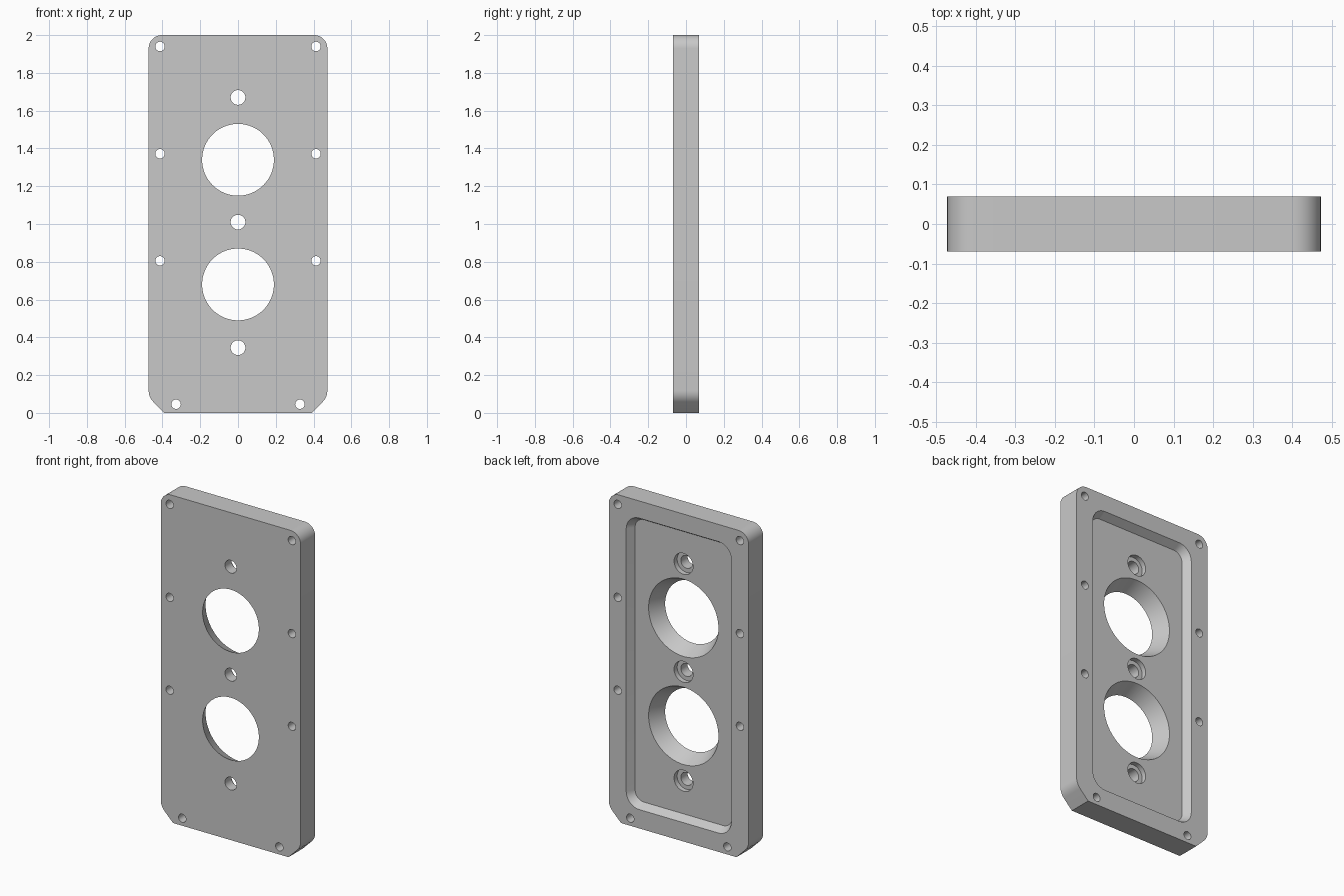
import bpy, bmesh, math

if "Cube" in bpy.data.objects:
    bpy.data.objects.remove(bpy.data.objects["Cube"], do_unlink=True)

HALF_W, HEIGHT = 0.473, 2.0
FRONT, BACK, FLOOR, LEDGE = -0.07, 0.07, 0.024, -0.006

grey = bpy.data.materials.new("plain grey")
grey.use_nodes = True
colour = (0.58, 0.58, 0.58, 1)
grey.diffuse_color = colour
grey.node_tree.nodes["Principled BSDF"].inputs["Base Color"].default_value = colour


def arc(cx, cz, r, start, end, steps=12):
    """Points of an arc in the xz plane, angles in degrees."""
    angles = [math.radians(start + (end - start) * i / steps) for i in range(steps + 1)]
    return [(cx + r * math.cos(a), cz + r * math.sin(a)) for a in angles]


def circle(cx, cz, r, steps=64):
    return arc(cx, cz, r, 0, 360, steps)[:-1]


def rounded_rect(cz, half_x, half_z, r):
    pts = []
    for sx, sz, a in ((1, 1, 0), (-1, 1, 90), (-1, -1, 180), (1, -1, 270)):
        pts += arc(sx * (half_x - r), cz + sz * (half_z - r), r, a, a + 90)
    return pts


def loft(name, loop_a, y_a, loop_b, y_b):
    """Closed solid between two matching outlines at two depths."""
    bm = bmesh.new()
    a = [bm.verts.new((x, y_a, z)) for x, z in loop_a]
    b = [bm.verts.new((x, y_b, z)) for x, z in loop_b]
    bm.faces.new(a)
    bm.faces.new(b)
    for i in range(len(a)):
        j = (i + 1) % len(a)
        bm.faces.new((a[i], a[j], b[j], b[i]))
    bmesh.ops.recalc_face_normals(bm, faces=bm.faces)
    mesh = bpy.data.meshes.new(name)
    bm.to_mesh(mesh)
    bm.free()
    obj = bpy.data.objects.new(name, mesh)
    bpy.context.collection.objects.link(obj)
    mesh.materials.append(grey)
    return obj


def cut(target, cutter):
    cutter.hide_render = True
    mod = target.modifiers.new("cut", 'BOOLEAN')
    mod.operation = 'DIFFERENCE'
    mod.solver = 'EXACT'
    mod.object = cutter
    bpy.ops.object.select_all(action='DESELECT')
    bpy.context.view_layer.objects.active = target
    target.select_set(True)
    bpy.ops.object.modifier_apply(modifier=mod.name)
    bpy.data.objects.remove(cutter, do_unlink=True)


# Plate: rounded top corners, softened 45 degree chamfers at the bottom
CHAMFER, TOP_R, SIDE_R = 0.083, 0.07, 0.085
tangent = SIDE_R * math.tan(math.radians(22.5))
right = [(HALF_W - CHAMFER, 0)]
right += arc(HALF_W - SIDE_R, CHAMFER + tangent, SIDE_R, -45, 0, 8)
right += arc(HALF_W - TOP_R, HEIGHT - TOP_R, TOP_R, 0, 90)
outline = right + [(-x, z) for x, z in reversed(right)]
plate = loft("cover_plate", outline, FRONT, outline, BACK)

# Back recess with sloping walls, the slope carried on past the back face
DEPTH, SLOPE = BACK - FLOOR, 0.028
inner = rounded_rect(1.005, 0.327, 0.862, 0.06)
outer = rounded_rect(1.005, 0.327 + 2 * SLOPE, 0.862 + 2 * SLOPE, 0.06 + 2 * SLOPE)
cut(plate, loft("recess_cutter", inner, FLOOR, outer, FLOOR + 2 * DEPTH))

# Large openings, widening towards the back
R_FRONT, R_FLOOR = 0.19, 0.236
step = (R_FLOOR - R_FRONT) / (FLOOR - FRONT)
for z in (1.34, 0.68):
    cut(plate, loft("opening_cutter",
                    circle(0, z, R_FRONT - 0.05 * step, 96), FRONT - 0.05,
                    circle(0, z, R_FLOOR + 0.02 * step, 96), FLOOR + 0.02))

# Counterbored holes on the centre line
for z in (1.67, 1.01, 0.345):
    bore, hole = circle(0, z, 0.064), circle(0, z, 0.039)
    cut(plate, loft("counterbore_cutter", bore, LEDGE, bore, BACK + 0.1))
    cut(plate, loft("hole_cutter", hole, FRONT - 0.1, hole, BACK + 0.1))

# Screw holes around the rim
for x, z in ((0.413, 1.94), (0.413, 1.372), (0.413, 0.805), (0.328, 0.046)):
    for side in (-1, 1):
        hole = circle(side * x, z, 0.025, 40)
        cut(plate, loft("screw_hole_cutter", hole, FRONT - 0.1, hole, BACK + 0.1))

bpy.ops.object.select_all(action='DESELECT')
plate.select_set(True)
bpy.context.view_layer.objects.active = plate
bpy.ops.object.shade_smooth_by_angle(angle=math.radians(30))
